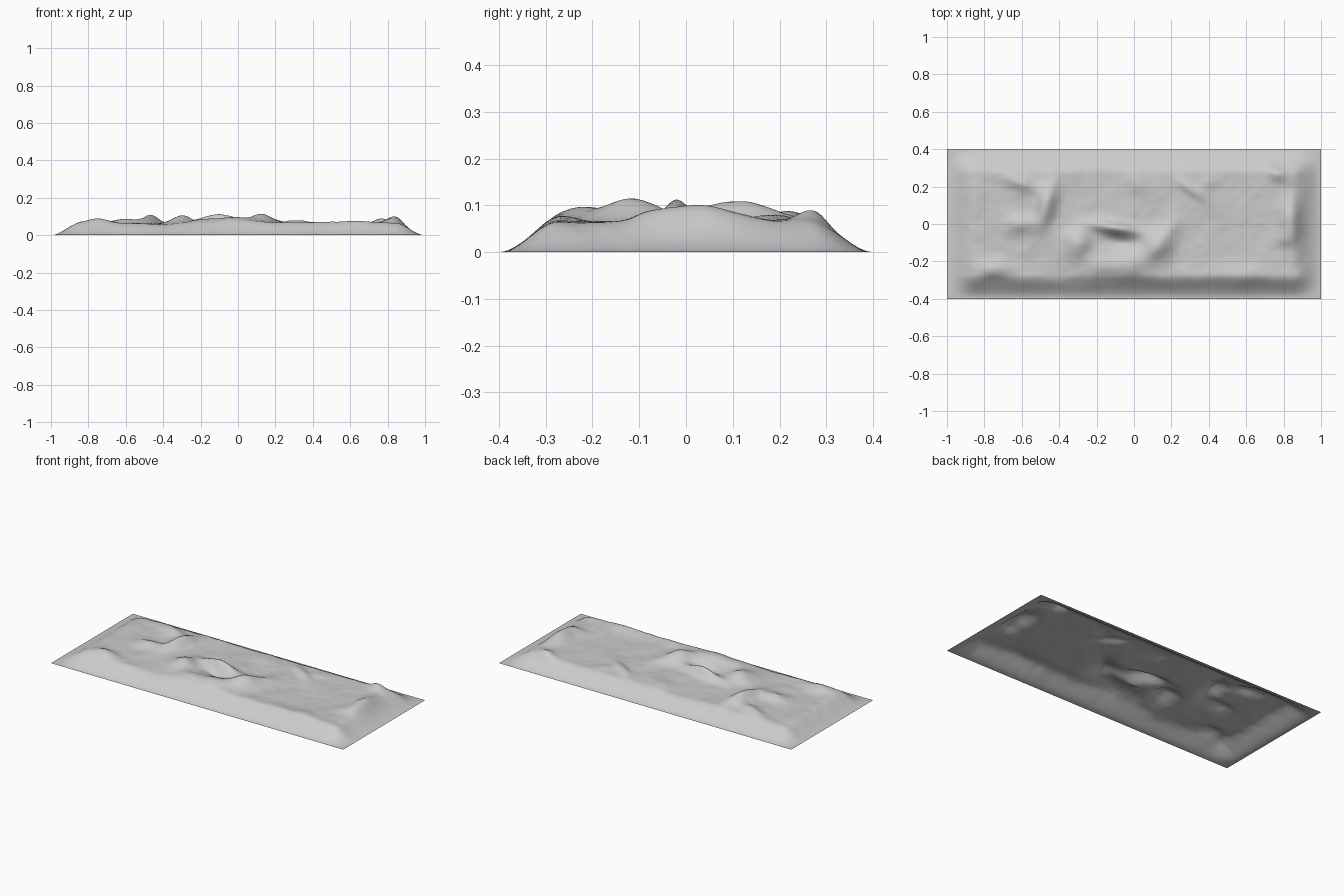
import bpy, bmesh, math
from mathutils import Vector, noise

NX, NY = 160, 80

# hills and hollows: x, y, radius x, radius y, height, turn in degrees
BUMPS = [
    (-0.75, -0.24, 0.09, 0.05, 0.030, 0),
    (-0.47, 0.10, 0.05, 0.12, 0.048, -15),
    (-0.60, 0.22, 0.10, 0.04, 0.022, -20),
    (-0.60, 0.00, 0.08, 0.05, 0.028, 0),
    (-0.30, -0.10, 0.07, 0.08, 0.045, 0),
    (-0.10, -0.02, 0.13, 0.035, 0.050, -10),
    (-0.17, -0.22, 0.12, 0.06, 0.022, 0),
    (0.00, -0.22, 0.10, 0.08, 0.032, 0),
    (0.12, -0.12, 0.07, 0.08, 0.052, -30),
    (0.19, -0.02, 0.05, 0.07, 0.018, -20),
    (0.02, 0.22, 0.06, 0.06, 0.012, 0),
    (0.30, 0.19, 0.10, 0.03, 0.018, -35),
    (0.40, 0.22, 0.04, 0.05, 0.010, 0),
    (0.77, 0.27, 0.06, 0.04, 0.025, -25),
    (0.84, 0.02, 0.06, 0.13, 0.040, 0),
    (0.80, -0.08, 0.06, 0.04, 0.012, 0),
    (-0.08, -0.10, 0.08, 0.03, -0.018, -10),
    (0.50, -0.27, 0.35, 0.05, 0.010, 0),
]


def smooth(t):
    t = max(0.0, min(1.0, t))
    return t * t * (3 - 2 * t)


def height(x, y):
    h = 0.062
    for bx, by, rx, ry, a, deg in BUMPS:
        c, s = math.cos(math.radians(deg)), math.sin(math.radians(deg))
        u = ((x - bx) * c + (y - by) * s) / rx
        v = ((y - by) * c - (x - bx) * s) / ry
        h += a * math.exp(-(u * u + v * v))
    # fine rocky relief
    h += 0.006 * noise.fractal(Vector((x * 6, y * 6, 3.7)), 1.0, 2.0, 4)
    # slopes down to a flat rim
    edge = smooth((1 - abs(x)) / 0.16) * smooth((0.4 - abs(y)) / 0.13)
    return min(h, 0.12) * edge


# terrain sheet
bm = bmesh.new()
bmesh.ops.create_grid(bm, x_segments=NX, y_segments=NY, size=1.0)
for v in bm.verts:
    v.co.y *= 0.4
    v.co.z = height(v.co.x, v.co.y)
for f in bm.faces:
    f.smooth = True
mesh = bpy.data.meshes.new("terrain")
bm.to_mesh(mesh)
bm.free()
terrain = bpy.data.objects.new("terrain", mesh)
bpy.context.collection.objects.link(terrain)
